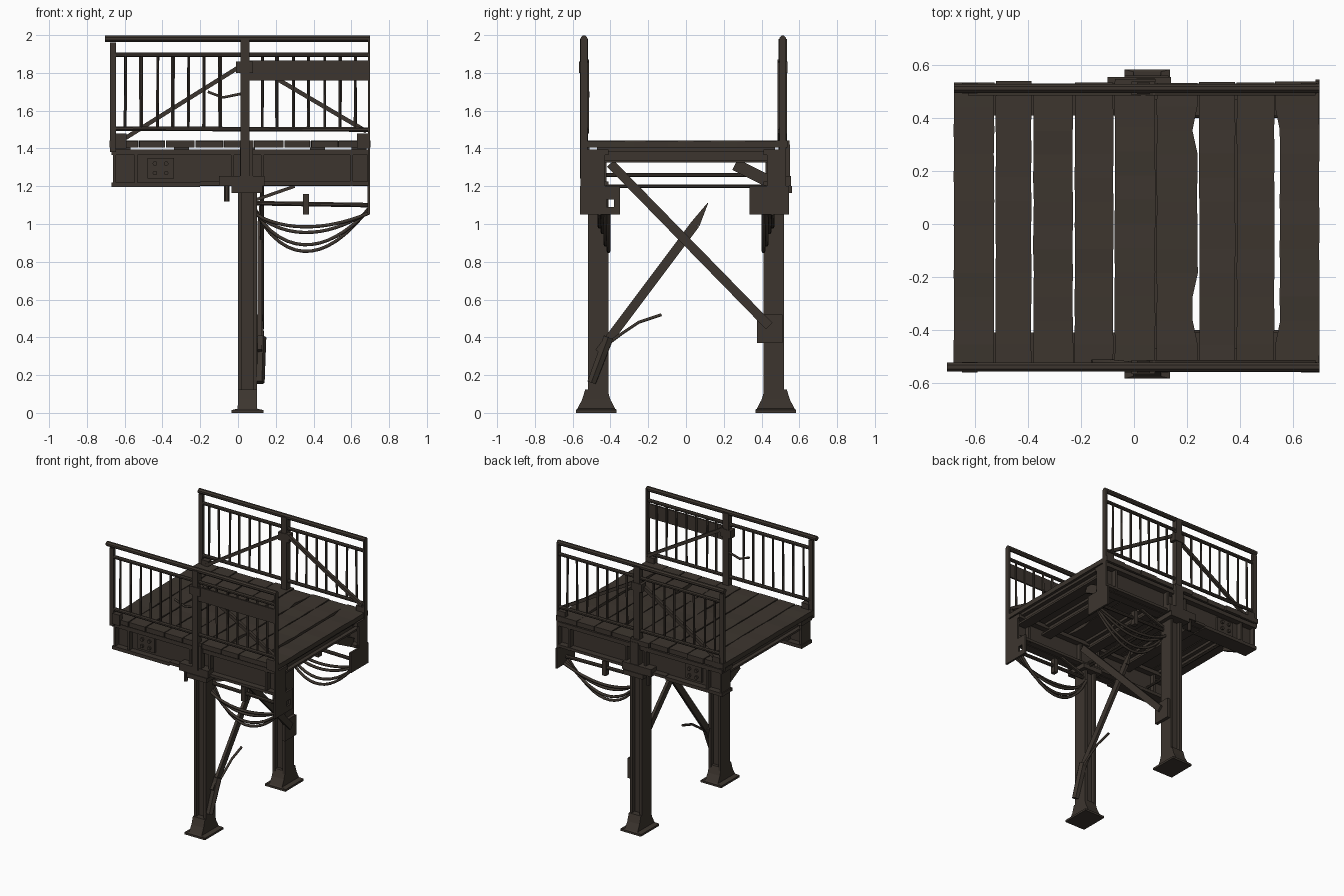
import bpy, bmesh, math, random
from mathutils import Vector, Matrix

random.seed(4)
cube = bpy.data.objects.get("Cube")
if cube:
    bpy.data.objects.remove(cube)

rust = bpy.data.materials.new("dark rusty brown")
rust.use_nodes = True
COLOR = (0.046, 0.036, 0.028, 1)
rust.diffuse_color = COLOR
rust.node_tree.nodes["Principled BSDF"].inputs["Base Color"].default_value = COLOR


def finish(name, bm):
    bmesh.ops.recalc_face_normals(bm, faces=bm.faces[:])
    mesh = bpy.data.meshes.new(name)
    bm.to_mesh(mesh)
    bm.free()
    mesh.materials.append(rust)
    obj = bpy.data.objects.new(name, mesh)
    bpy.context.collection.objects.link(obj)


def box(bm, x, y, z):
    """Box from three (low, high) ranges."""
    lo, hi = Vector((x[0], y[0], z[0])), Vector((x[1], y[1], z[1]))
    size = [abs(v) for v in hi - lo]
    bmesh.ops.create_cube(bm, size=1, matrix=Matrix.Translation((lo + hi) / 2) @ Matrix.Diagonal((*size, 1)))


def bar(bm, a, b, r, sides=8, r2=None, flat=1):
    """Round or square bar between two points, optionally flattened."""
    a, b = Vector(a), Vector(b)
    turn = (b - a).to_track_quat('Z', 'Y').to_matrix().to_4x4()
    spin = Matrix.Diagonal((flat, 1, 1, 1)) @ Matrix.Rotation(math.pi / sides, 4, 'Z')
    bmesh.ops.create_cone(bm, cap_ends=True, segments=sides, radius1=r, radius2=r if r2 is None else r2,
                          depth=(b - a).length, matrix=Matrix.Translation((a + b) / 2) @ turn @ spin)


def loft(bm, cx, cy, rings):
    """Rectangular rings (half x, half y, z) joined into a solid."""
    loops = [[bm.verts.new((cx + i * hx, cy + j * hy, z)) for i, j in ((-1, -1), (1, -1), (1, 1), (-1, 1))]
             for hx, hy, z in rings]
    for lower, upper in zip(loops, loops[1:]):
        for k in range(4):
            n = (k + 1) % 4
            bm.faces.new((lower[k], lower[n], upper[n], upper[k]))
    bm.faces.new(loops[0][::-1])
    bm.faces.new(loops[-1])


def cable(name, points, r):
    curve = bpy.data.curves.new(name, 'CURVE')
    curve.dimensions = '3D'
    curve.bevel_depth = r
    curve.bevel_resolution = 1
    curve.use_fill_caps = True
    spline = curve.splines.new('POLY')
    spline.points.add(len(points) - 1)
    for p, co in zip(spline.points, points):
        p.co = (*co, 1)
    curve.materials.append(rust)
    bpy.context.collection.objects.link(bpy.data.objects.new(name, curve))


# Deck planks with worn edges
edges = [(-.68, -.528), (-.522, -.387), (-.38, -.23), (-.224, -.078), (-.073, .08),
         (.085, .24), (.246, .382), (.387, .53), (.55, .70)]
for i, (x0, x1) in enumerate(edges):
    bm = bmesh.new()
    steps = 12
    front, back = -.545, .54 + random.uniform(-.01, .008)
    loops = []
    for k in range(steps + 1):
        y = front + (back - front) * k / steps
        a, b = x0 + random.uniform(-.001, .002), x1 + random.uniform(-.002, .001)
        if i == 5 and k in (2, 3, 10):
            b -= .018
        if i == 8 and abs(y) > .4:
            a -= .018
        dz = random.uniform(-.002, .003)
        loops.append([bm.verts.new(v) for v in ((a, y, 1.405), (b, y, 1.405), (b, y, 1.44 + dz), (a, y, 1.44 + dz))])
    for p, q in zip(loops, loops[1:]):
        for k in range(4):
            bm.faces.new((p[k], p[(k + 1) % 4], q[(k + 1) % 4], q[k]))
    bm.faces.new(loops[0])
    bm.faces.new(loops[-1])
    finish(f"deck_plank_{i + 1}", bm)

# Cross beams, tie rods and corner knees under the deck
bm = bmesh.new()
for x in (-.61, -.3, .05, .42, .64):
    box(bm, (x - .04, x + .04), (-.47, .47), (1.385, 1.405))
    box(bm, (x - .01, x + .01), (-.47, .47), (1.34, 1.39))
    box(bm, (x - .04, x + .04), (-.47, .47), (1.325, 1.34))
finish("cross_beams", bm)
bm = bmesh.new()
for x, z, r in ((.07, 1.2, .01), (.03, 1.26, .012), (-.5, 1.26, .01)):
    bar(bm, (x, -.47, z), (x, .47, z), r)
finish("tie_rods", bm)
bm = bmesh.new()
for x in (-.61, .64):
    bar(bm, (x, .26, 1.315), (x, .43, 1.23), .045, 4, flat=.4)
finish("corner_knees", bm)

for side, s in (("front", -1), ("back", 1)):
    # Side girder: I section with stiffeners and bolt plate
    bm = bmesh.new()
    yr = (s * .41, s * .53)
    box(bm, (-.67, .7), yr, (1.365, 1.395))
    box(bm, (-.66, .7), (s * .455, s * .485), (1.2, 1.37))
    box(bm, (-.67, -.2), yr, (1.195, 1.22))
    box(bm, (-.2, .69), yr, (1.205, 1.225))
    for x in (-.655, -.54, -.03, .13, .6):
        box(bm, (x - .008, x + .008), (s * .42, s * .525), (1.2, 1.37))
    box(bm, (-.48, -.34), (s * .48, s * .5), (1.24, 1.35))
    for x in (-.44, -.38):
        for z in (1.27, 1.32):
            bar(bm, (x, s * .49, z), (x, s * .515, z), .013, 6)
    finish(side + "_girder", bm)

    # Leg: H section on a flared foot
    bm = bmesh.new()
    y = s * .465
    for x in (0, .08):
        box(bm, (x, x + .02), (y - .055, y + .055), (.02, 1.2))
    box(bm, (.01, .09), (y - .025, y + .025), (.02, 1.2))
    loft(bm, .05, s * .475, [(.085, .108, 0), (.085, .108, .015), (.052, .1, .022), (.05, .075, .07), (.05, .058, .125)])
    finish(side + "_leg", bm)

    # Leg head: cap plate and clamp blocks
    bm = bmesh.new()
    box(bm, (-.035, .13), (s * .39, s * .56), (1.165, 1.2))
    box(bm, (-.1, .14), (s * .49, s * .555), (1.2, 1.255))
    box(bm, (.01, .08), (s * .51, s * .55), (1.25, 1.42))
    bar(bm, (-.06, s * .53, 1.12), (-.06, s * .53, 1.2), .014, 6)
    finish(side + "_leg_head", bm)

    # Hanging end plate; the front one has an opening
    bm = bmesh.new()
    xr = (.685, .7)
    if s < 0:
        box(bm, xr, (-.56, -.35), (1.05, 1.09))
        box(bm, xr, (-.56, -.35), (1.13, 1.2))
        box(bm, xr, (-.38, -.35), (1.09, 1.13))
        box(bm, xr, (-.56, -.42), (1.09, 1.13))
    else:
        box(bm, xr, (.335, .545), (1.05, 1.2))
    box(bm, xr, (s * .43, s * .53), (1.2, 1.38))
    finish(side + "_end_plate", bm)

    # Cable support rod with clamp
    bm = bmesh.new()
    y = s * .435
    bar(bm, (.1, y, 1.11), (.69, y, 1.1), .013)
    box(bm, (.345, .375), (y - .02, y + .02), (1.05, 1.16))
    bar(bm, (.1, y, 1.13), (.3, y, 1.2), .012, 4)
    finish(side + "_cable_rod", bm)

    # Sagging cables
    for k, low in enumerate((.855, .89, .955, .985)):
        top = 1.08 - .008 * k
        pts = []
        for n in range(15):
            t = n / 14
            sag = 1 - (2 * t ** .87 - 1) ** 2
            pts.append((.09 + .6 * t, s * (.41 + .016 * k), top - (top - low) * sag))
        cable(f"{side}_cable_{k + 1}", pts, .01)

    # Railing: rails, balusters, posts
    y = -.54 if s < 0 else .512
    bm = bmesh.new()
    bar(bm, (-.705 if s < 0 else -.68, y, 1.98), (.7, y, 1.98), .018)
    bar(bm, (-.67, y, 1.895), (.695, y, 1.895), .013)
    bar(bm, (-.67, y, 1.505), (.695, y, 1.5), .013)
    finish(side + "_rails", bm)
    bm = bmesh.new()
    for start in (-.595, .125):
        for k in range(7):
            x = start + .083 * k + random.uniform(-.004, .004)
            bar(bm, (x, y, 1.5), (x + random.uniform(-.004, .004), y, 1.9), .008, 6)
    finish(side + "_balusters", bm)
    bm = bmesh.new()
    box(bm, (-.678, -.645), (y - .012, y + .012), (1.38, 1.96))
    box(bm, (.012, .06), (y - .022, y + .022), (1.24, 1.98))
    box(bm, (.687, .7), (y - .018, y + .018), (1.05, 1.985))
    for x in (-.62, .66):
        box(bm, (x - .03, x + .03), (y - .02, y + .02), (1.4, 1.48))
    box(bm, (-.01, .08), (y - .026, y + .026), (1.8, 1.86))
    finish(side + "_rail_posts", bm)

    # Railing braces; the front left one has broken away to a bent stub
    bm = bmesh.new()
    yb = y - s * .015
    bar(bm, (.05, yb, 1.86), (.68, yb, 1.49), .016, 4)
    if s > 0:
        bar(bm, (-.62, yb, 1.44), (.02, yb, 1.84), .016, 4)
    finish(side + "_rail_braces", bm)
cable("bent_brace_stub", [(-.16, -.52, 1.7), (-.08, -.52, 1.67), (.02, -.53, 1.69)], .008)

# Sheet panel on the front railing
bm = bmesh.new()
box(bm, (.06, .69), (-.558, -.546), (1.76, 1.865))
finish("rail_panel", bm)

# Crossed flat braces bolted to the leg faces, one snapped off
bm = bmesh.new()
bar(bm, (.128, -.4, 1.32), (.128, .44, .46), .034, 4, flat=.45)
finish("long_cross_brace", bm)
bm = bmesh.new()
bar(bm, (.115, -.46, .32), (.115, .05, 1.0), .034, 4, flat=.45)
bar(bm, (.115, .05, 1.0), (.115, .115, 1.11), .034, 4, .003, .45)
finish("broken_cross_brace", bm)
bm = bmesh.new()
box(bm, (.1, .125), (.375, .51), (.37, .52))
bar(bm, (.115, -.5, .16), (.12, -.41, .4), .026, 6, .03)
finish("brace_brackets", bm)

# Loose wire hanging from the broken brace
cable("loose_wire", [(.125, -.42, .36), (.128, -.34, .42), (.125, -.25, .48), (.12, -.13, .52)], .009)
